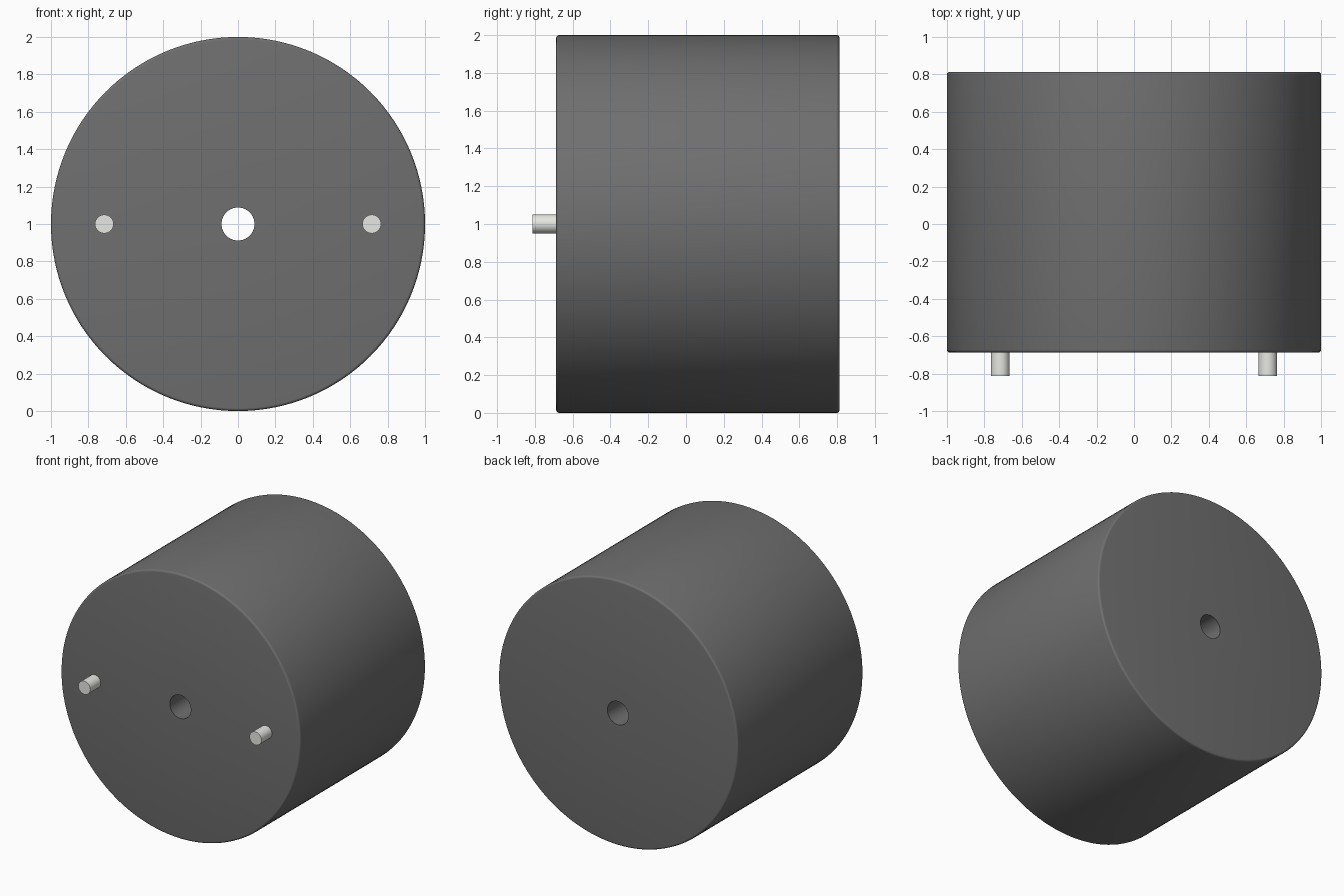
import bpy, bmesh
from math import pi, sin, cos, radians

if "Cube" in bpy.data.objects:
    bpy.data.objects.remove(bpy.data.objects["Cube"])

BACK, FACE, TIP = 0.8125, -0.6875, -0.8125


def material(name, rgb):
    m = bpy.data.materials.new(name)
    m.diffuse_color = (*rgb, 1)
    m.use_nodes = True
    m.node_tree.nodes["Principled BSDF"].inputs["Base Color"].default_value = m.diffuse_color
    return m


def lathe(name, profile, x, mat, segments, closed):
    """Revolve (radius, y) points around the y-parallel axis at (x, z=1)."""
    bm = bmesh.new()
    rings = []
    for i in range(segments):
        a = 2 * pi * i / segments
        rings.append([bm.verts.new((r * cos(a), y, r * sin(a))) for r, y in profile])
    n = len(profile)
    for i in range(segments):
        p, q = rings[i], rings[(i + 1) % segments]
        for j in range(n if closed else n - 1):
            k = (j + 1) % n
            bm.faces.new((p[j], p[k], q[k], q[j]))
    if not closed:
        bm.faces.new([r[0] for r in rings])
        bm.faces.new([r[-1] for r in rings])
    bmesh.ops.recalc_face_normals(bm, faces=bm.faces)
    mesh = bpy.data.meshes.new(name)
    bm.to_mesh(mesh)
    bm.free()
    mesh.materials.append(mat)
    ob = bpy.data.objects.new(name, mesh)
    ob.location = (x, 0, 1)
    bpy.context.collection.objects.link(ob)
    bpy.ops.object.select_all(action='DESELECT')
    ob.select_set(True)
    bpy.context.view_layer.objects.active = ob
    bpy.ops.object.shade_smooth_by_angle(angle=radians(35))
    return ob


dark = material("dark_grey", (0.16, 0.16, 0.16))
pale = material("pale_metal", (0.8, 0.8, 0.76))

# Drum with rounded rims and a through bore
b, steps = 0.015, 4
arc = [(b * sin(i * pi / 2 / steps), b * cos(i * pi / 2 / steps)) for i in range(steps + 1)]
outer = [(1 - b + s, FACE + b - c) for s, c in arc]
outer += [(1 - b + s, BACK - b + c) for s, c in reversed(arc)]
lathe("drum_body", [(0.088, FACE)] + outer + [(0.088, BACK)], 0, dark, 128, True)

# Pair of locating pins on the front face
for side, x in (("left", -0.715), ("right", 0.715)):
    lathe(f"{side}_pin", [(0.05, TIP), (0.05, FACE + 0.01)], x, pale, 32, False)
